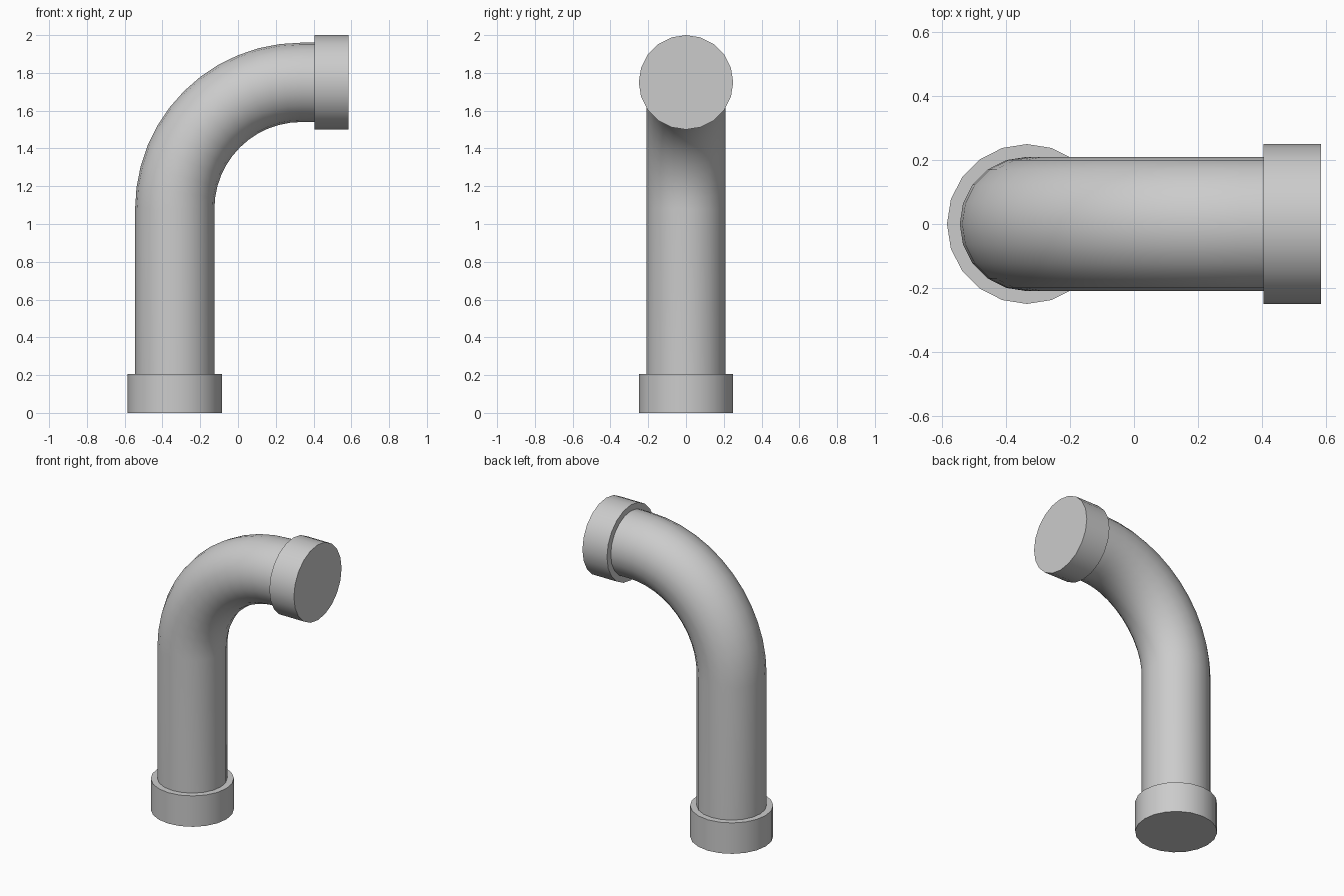
import bpy, bmesh, math
from mathutils import Vector

if "Cube" in bpy.data.objects:
    bpy.data.objects.remove(bpy.data.objects["Cube"])

SIDES = 20
BEND_STEPS = 12
PIPE_R, COLLAR_R = 0.21, 0.25
X0, Z1 = -0.335, 1.75          # axes of the upright and the level run
BEND_R = 0.67
BEND_C = Vector((X0 + BEND_R, 0, Z1 - BEND_R))


def sweep(name, stations, radius):
    """Skin rings along (point, angle) stations; angle 0 = upright, 90 deg = level."""
    bm = bmesh.new()
    rings = []
    for p, a in stations:
        out = Vector((-math.cos(a), 0, math.sin(a)))
        rings.append([bm.verts.new(p + radius * (out * math.cos(t) + Vector((0, math.sin(t), 0))))
                      for t in (2 * math.pi * i / SIDES for i in range(SIDES))])
    for r, s in zip(rings, rings[1:]):
        for i in range(SIDES):
            j = (i + 1) % SIDES
            bm.faces.new((r[i], r[j], s[j], s[i]))
    bm.faces.new(rings[0])
    bm.faces.new(rings[-1])
    bmesh.ops.recalc_face_normals(bm, faces=bm.faces)
    me = bpy.data.meshes.new(name)
    bm.to_mesh(me)
    bm.free()
    ob = bpy.data.objects.new(name, me)
    bpy.context.collection.objects.link(ob)
    bpy.ops.object.select_all(action='DESELECT')
    ob.select_set(True)
    bpy.context.view_layer.objects.active = ob
    bpy.ops.object.shade_smooth_by_angle(angle=math.radians(30))
    return ob


UP, LEVEL = 0.0, math.pi / 2

# Pipe: upright run, quarter bend, short level run
bend = []
for k in range(BEND_STEPS + 1):
    a = LEVEL * k / BEND_STEPS
    bend.append((BEND_C + BEND_R * Vector((-math.cos(a), 0, math.sin(a))), a))
sweep("bent_pipe",
      [(Vector((X0, 0, 0.1)), UP)] + bend + [(Vector((0.5, 0, Z1)), LEVEL)],
      PIPE_R)

# Collars on both ends
sweep("bottom_collar",
      [(Vector((X0, 0, 0)), UP), (Vector((X0, 0, 0.205)), UP)], COLLAR_R)
sweep("end_collar",
      [(Vector((0.405, 0, Z1)), LEVEL), (Vector((0.585, 0, Z1)), LEVEL)], COLLAR_R)
